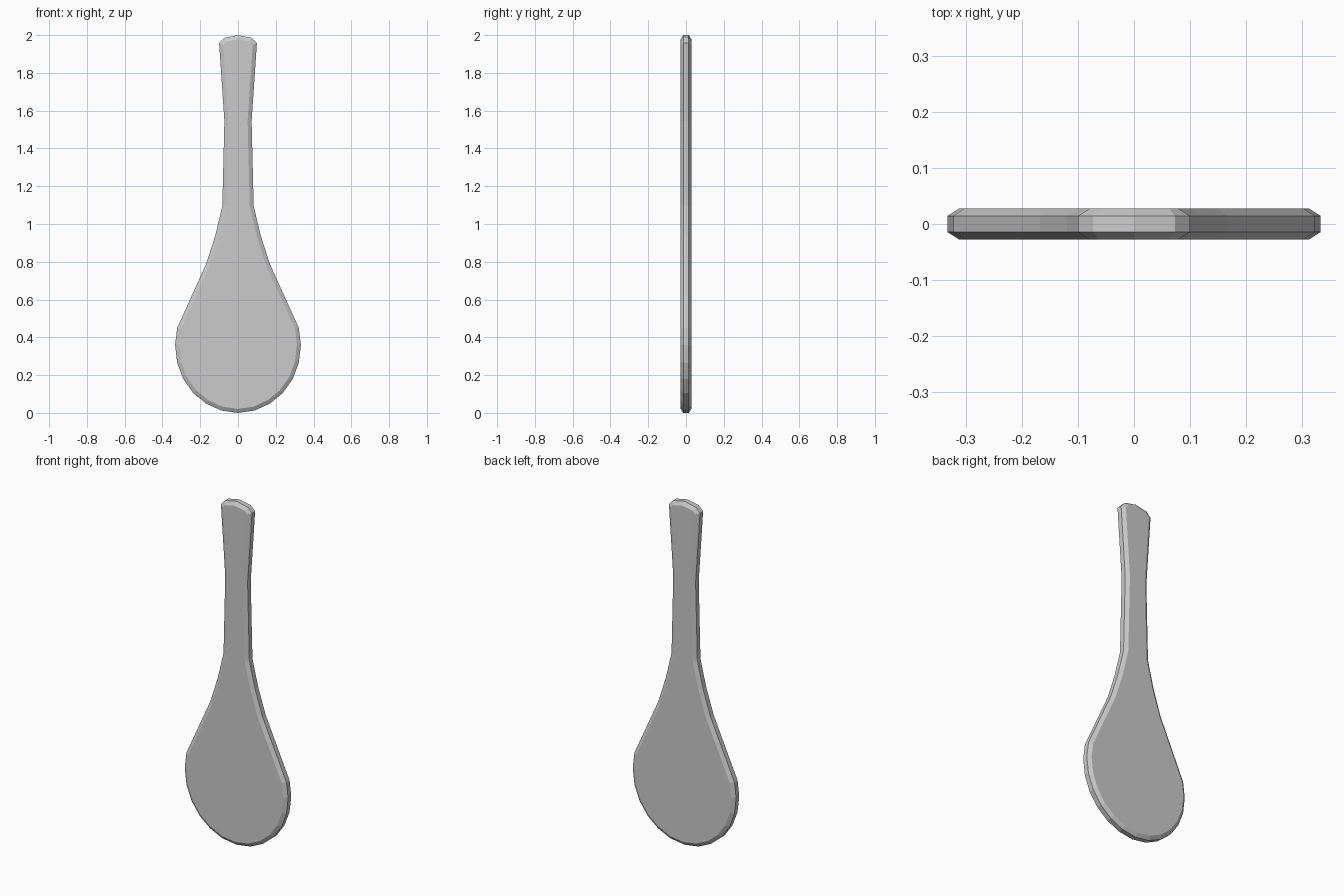
import bpy, bmesh

if "Cube" in bpy.data.objects:
    bpy.data.objects.remove(bpy.data.objects["Cube"])

# Right half of the paddle outline (x, z), bottom to top
half = [(0, 0), (0.09, 0.013), (0.17, 0.05), (0.237, 0.105), (0.29, 0.18),
        (0.322, 0.265), (0.333, 0.36), (0.322, 0.45), (0.168, 0.79),
        (0.12, 0.94), (0.083, 1.095), (0.072, 1.545), (0.1, 1.957),
        (0.073, 1.985), (0, 2.0)]
outline = half + [(-x, z) for x, z in half[-2:0:-1]]

EDGE_Y = 0.0145    # half width of the flat rim
FACE_Y = 0.028     # half thickness at the broad faces
CHAMFER = 0.021    # how far the broad faces sit in from the rim

bm = bmesh.new()
# Rim band: two copies of the outline joined by side faces
front = [bm.verts.new((x, -EDGE_Y, z)) for x, z in outline]
back = [bm.verts.new((x, EDGE_Y, z)) for x, z in outline]
n = len(outline)
for i in range(n):
    j = (i + 1) % n
    bm.faces.new((front[i], back[i], back[j], front[j]))
caps = [bm.faces.new(front), bm.faces.new(back[::-1])]
bmesh.ops.recalc_face_normals(bm, faces=bm.faces)
bm.normal_update()

# Chamfered broad faces
bmesh.ops.inset_individual(bm, faces=caps, thickness=CHAMFER,
                           depth=FACE_Y - EDGE_Y, use_even_offset=True)
bmesh.ops.recalc_face_normals(bm, faces=bm.faces)

mesh = bpy.data.meshes.new("paddle")
bm.to_mesh(mesh)
bm.free()
bpy.context.collection.objects.link(bpy.data.objects.new("paddle", mesh))
